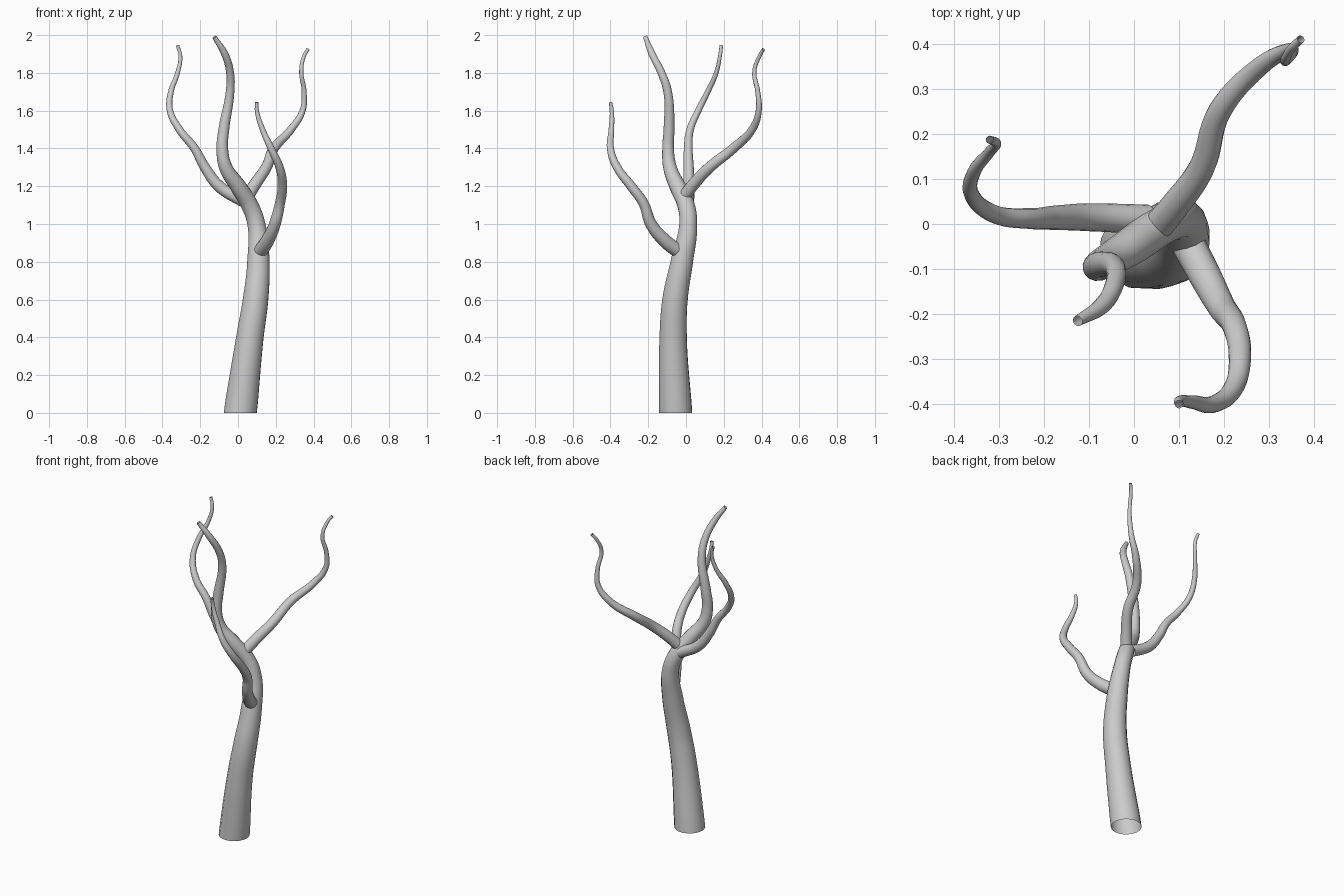
import bpy


def limb(name, pts):
    """Open tapered tube through (x, y, z, radius) points."""
    cu = bpy.data.curves.new(name, 'CURVE')
    cu.dimensions = '3D'
    cu.bevel_depth = 1.0
    cu.bevel_resolution = 6
    cu.resolution_u = 8
    cu.use_fill_caps = False
    sp = cu.splines.new('BEZIER')
    sp.bezier_points.add(len(pts) - 1)
    for bp, (x, y, z, r) in zip(sp.bezier_points, pts):
        bp.co = (x, y, z)
        bp.radius = r
        bp.handle_left_type = bp.handle_right_type = 'AUTO'
    ob = bpy.data.objects.new(name, cu)
    bpy.context.collection.objects.link(ob)
    bpy.ops.object.select_all(action='DESELECT')
    ob.select_set(True)
    bpy.context.view_layer.objects.active = ob
    bpy.ops.object.convert(target='MESH')
    ob = bpy.context.object
    ob.name = name
    bpy.ops.object.shade_smooth()
    return ob


# Trunk, running up into the tallest central branch
trunk = limb("trunk", [
    (0.012, -0.055, 0.0, 0.089), (0.063, -0.068, 0.4, 0.073),
    (0.093, -0.058, 0.6, 0.068), (0.108, -0.022, 0.8, 0.060),
    (0.097, 0.012, 1.0, 0.048), (0.062, 0.0, 1.1, 0.046),
    (0.0, -0.045, 1.2, 0.043), (-0.065, -0.085, 1.3, 0.036),
    (-0.083, -0.095, 1.4, 0.031), (-0.075, -0.09, 1.5, 0.029),
    (-0.042, -0.097, 1.7, 0.023), (-0.042, -0.13, 1.8, 0.021),
    (-0.070, -0.18, 1.9, 0.019), (-0.125, -0.215, 1.99, 0.012)])
# Level the open base on the ground
for v in trunk.data.vertices:
    if v.co.z < 0.03:
        v.co.z = 0

# Low front branch
limb("lower_branch", [
    (0.11, -0.025, 0.845, 0.038), (0.155, -0.11, 0.91, 0.036),
    (0.195, -0.185, 1.0, 0.031), (0.222, -0.225, 1.11, 0.027),
    (0.235, -0.29, 1.2, 0.025), (0.22, -0.365, 1.3, 0.022),
    (0.175, -0.40, 1.4, 0.019), (0.13, -0.395, 1.5, 0.015),
    (0.10, -0.393, 1.6, 0.011), (0.10, -0.40, 1.645, 0.009)])

# Upper left branch
limb("left_branch", [
    (0.03, 0.01, 1.12, 0.033), (-0.10, 0.015, 1.2, 0.031),
    (-0.175, 0.014, 1.3, 0.027), (-0.23, 0.012, 1.4, 0.023),
    (-0.31, 0.022, 1.5, 0.020), (-0.36, 0.065, 1.6, 0.017),
    (-0.355, 0.115, 1.7, 0.015), (-0.32, 0.16, 1.8, 0.012),
    (-0.305, 0.18, 1.89, 0.010), (-0.32, 0.187, 1.945, 0.009)])

# Upper right branch, leaning back
limb("right_branch", [
    (0.04, -0.02, 1.13, 0.034), (0.09, 0.04, 1.21, 0.032),
    (0.15, 0.125, 1.3, 0.029), (0.19, 0.25, 1.4, 0.026),
    (0.28, 0.35, 1.5, 0.021), (0.342, 0.385, 1.6, 0.016),
    (0.35, 0.38, 1.7, 0.013), (0.335, 0.362, 1.81, 0.011),
    (0.35, 0.39, 1.89, 0.010), (0.37, 0.41, 1.925, 0.009)])
